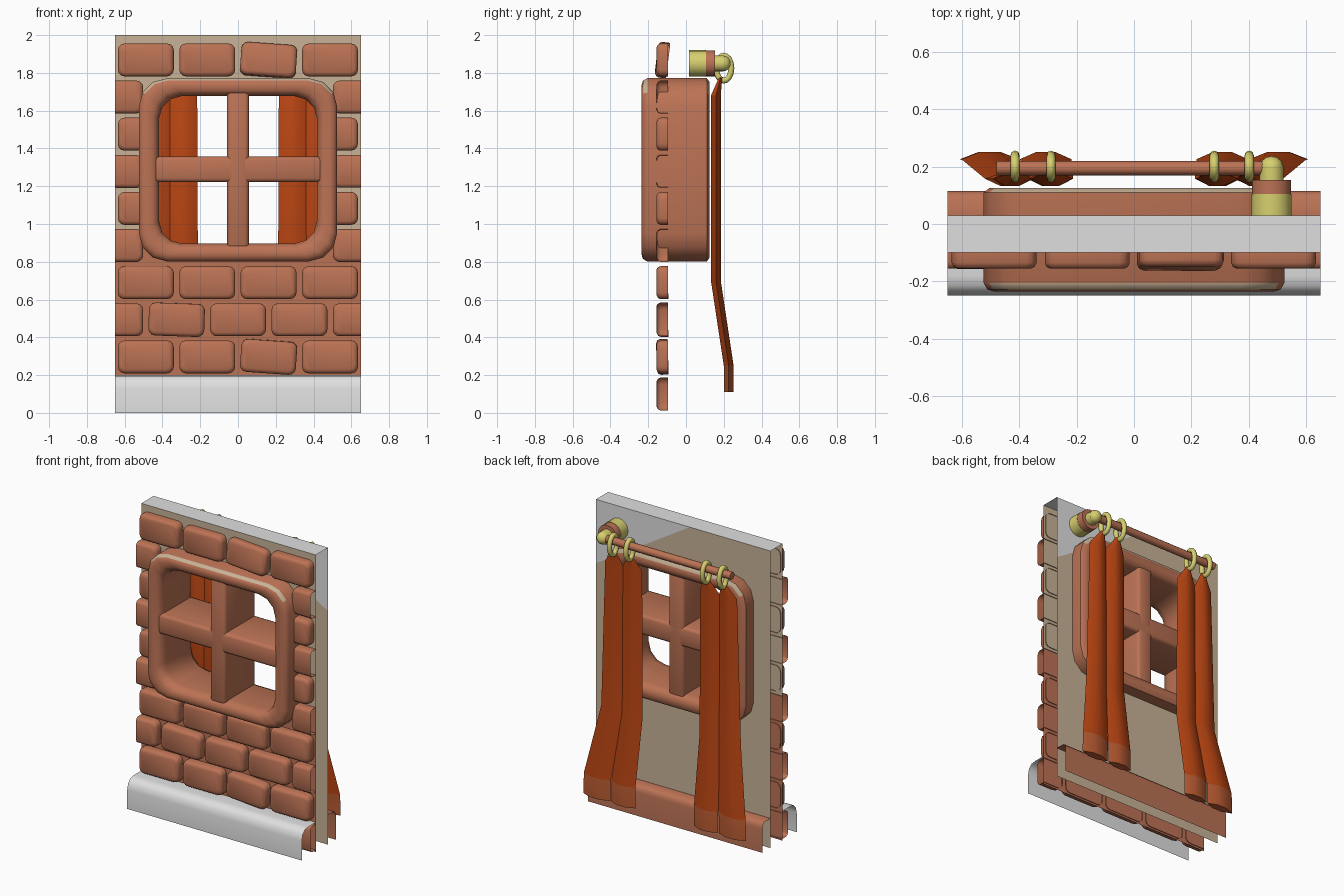
import bpy, bmesh, math
from mathutils import Vector, Matrix

if "Cube" in bpy.data.objects:
    bpy.data.objects.remove(bpy.data.objects["Cube"])


def mat(name, r, g, b):
    m = bpy.data.materials.new(name)
    m.diffuse_color = (r, g, b, 1)
    m.use_nodes = True
    m.node_tree.nodes["Principled BSDF"].inputs["Base Color"].default_value = m.diffuse_color
    return m


BRICK = mat("brick_brown", .50, .17, .09)
PLASTER = mat("plaster_beige", .58, .45, .31)
GRAY = mat("pale_gray", .74, .74, .74)
BRASS = mat("brass_yellow", .68, .63, .16)
CLOTH = mat("curtain_orange", .47, .057, .006)
HEM = mat("hem_rust", .46, .10, .03)


def finish(bm, name, mats, smooth=40):
    me = bpy.data.meshes.new(name)
    bm.to_mesh(me)
    bm.free()
    ob = bpy.data.objects.new(name, me)
    bpy.context.collection.objects.link(ob)
    for m in mats:
        me.materials.append(m)
    if smooth:
        bpy.ops.object.select_all(action='DESELECT')
        ob.select_set(True)
        bpy.context.view_layer.objects.active = ob
        bpy.ops.object.shade_smooth_by_angle(angle=math.radians(smooth))
    return ob


def rounded(cx, cz, hw, hh, r, y, seg=3):
    """Rounded rectangle loop in the xz plane."""
    pts = []
    for k, (sx, sz) in enumerate([(1, 1), (-1, 1), (-1, -1), (1, -1)]):
        for i in range(seg + 1):
            a = math.pi / 2 * (k + i / seg)
            pts.append(Vector((cx + sx * (hw - r) + r * math.cos(a), y,
                               cz + sz * (hh - r) + r * math.sin(a))))
    return pts


def loft(bm, rings, cap_start=False, cap_end=False, closed=False):
    vs = [[bm.verts.new(p) for p in ring] for ring in rings]
    pairs = list(zip(vs, vs[1:])) + ([(vs[-1], vs[0])] if closed else [])
    faces = []
    for a, b in pairs:
        n = len(a)
        for i in range(n):
            faces.append(bm.faces.new((a[i], a[(i + 1) % n], b[(i + 1) % n], b[i])))
    if cap_start:
        faces.append(bm.faces.new(vs[0][::-1]))
    if cap_end:
        faces.append(bm.faces.new(vs[-1]))
    bmesh.ops.recalc_face_normals(bm, faces=faces)
    return sum(vs, [])


def bisect(bm, co, no, clear=False):
    bmesh.ops.bisect_plane(bm, geom=bm.verts[:] + bm.edges[:] + bm.faces[:],
                           plane_co=co, plane_no=no, clear_outer=clear)


def wall_sheet(bm, y, back):
    """Flat wall sheet with a rectangular window hole."""
    xs, zs = (-.65, -.47, .47, .65), (0, .85, 1.72, 2)
    v = [[bm.verts.new((x, y, z)) for x in xs] for z in zs]
    for j in range(3):
        for i in range(3):
            if (i, j) != (1, 1):
                q = [v[j][i], v[j][i + 1], v[j + 1][i + 1], v[j + 1][i]]
                bm.faces.new(q[::-1] if back else q)


# Front wall sheet: brown mortar below, beige plaster above
bm = bmesh.new()
wall_sheet(bm, -.10, False)
bisect(bm, (0, 0, .97), (0, 0, 1))
for f in bm.faces:
    f.material_index = int(f.calc_center_median().z > .97)
finish(bm, "wall_front", [BRICK, PLASTER], 0)

# Back wall sheet: beige, with a gray upper corner
bm = bmesh.new()
wall_sheet(bm, .03, True)
co, no = Vector((-.05, 0, 2)), Vector((.43, 0, .70)).normalized()
bisect(bm, co, no)
for f in bm.faces:
    f.material_index = int((f.calc_center_median() - co).dot(no) > 0)
finish(bm, "wall_back", [PLASTER, GRAY], 0)


# Extruded open strips: wall cap, front plinth and back baseboard
def strip(name, prof, m):
    bm = bmesh.new()
    a = [bm.verts.new((-.65, y, z)) for y, z in prof]
    b = [bm.verts.new((.65, y, z)) for y, z in prof]
    for i in range(len(prof) - 1):
        bm.faces.new((a[i], b[i], b[i + 1], a[i + 1]))
    return finish(bm, name, [m], 50)


strip("wall_cap", [(-.10, 2), (.03, 2)], GRAY)
strip("front_plinth", [(-.25, 0), (-.25, .13), (-.24, .17), (-.215, .195), (-.18, .2), (-.10, .2)], GRAY)
strip("back_baseboard", [(.03, .2), (.095, .2), (.11, .185), (.115, .16), (.115, 0)][::-1], BRICK)

# Bricks: ten courses, alternating, trimmed at wall edges and round the window
tilts = {(1, 2): (4, 2), (9, 2): (4, -7), (2, 1): (2, 1), (3, 0): (0, 1), (6, 0): (1, 0)}
bm = bmesh.new()
for row in range(10):
    zc = .10 + row * .1965
    step = .325
    centres = [-.488 + step * i for i in range(4)] if row % 2 else [-.65 + step * i for i in range(5)]
    for i, xc in enumerate(centres):
        x0, x1 = xc - .148, xc + .148
        if 4 <= row <= 8:
            if abs(xc) < .4:
                continue
            if xc < 0:
                x1 = min(x1, -.475)
            else:
                x0 = max(x0, .475)
        cx, hw, hh = (x0 + x1) / 2, (x1 - x0) / 2, .087
        vs = loft(bm, [rounded(cx, zc, hw, hh, .035, -.095),
                       rounded(cx, zc, hw, hh, .035, -.135),
                       rounded(cx, zc, hw - .006, hh - .006, .032, -.149),
                       rounded(cx, zc, hw - .02, hh - .02, .025, -.156)], cap_end=True)
        ry, rx = tilts.get((row, i), (0, 0))
        c = Vector((cx, -.125, zc))
        bmesh.ops.rotate(bm, verts=vs, cent=c, matrix=Matrix.Rotation(math.radians(ry), 3, 'Y')
                         @ Matrix.Rotation(math.radians(rx), 3, 'X'))
for s in (-1, 1):
    bisect(bm, (s * .65, 0, 0), (s, 0, 0), True)
finish(bm, "bricks", [BRICK], 50)

# Window frame: rounded ring with beige wear on its upper rims
bm = bmesh.new()
cz = 1.287
spec = [(.525, .485, .15, -.205), (.512, .472, .14, -.228), (.49, .45, .13, -.235),
        (.45, .42, .13, -.232), (.425, .398, .125, -.21), (.418, .39, .12, -.17),
        (.418, .39, .12, .08), (.43, .40, .125, .11), (.46, .43, .13, .125),
        (.505, .465, .14, .125), (.525, .485, .15, .11)]
loft(bm, [rounded(0, cz, w, h, r, y) for w, h, r, y in spec], closed=True)
for f in bm.faces:
    c = f.calc_center_median()
    outer = abs(c.x) > .505 or c.z > 1.735 or (abs(c.x) > .40 and c.z > 1.70)
    if c.z > 1.66 and outer and (-.226 < c.y < -.21 or .112 < c.y < .122):
        f.material_index = 1
finish(bm, "window_frame", [BRICK, PLASTER], 50)


# Crossed glazing bars
def bar(name, hx, z0, z1):
    bm = bmesh.new()
    bmesh.ops.create_cube(bm, size=1)
    for v in bm.verts:
        v.co = Vector((v.co.x * 2 * hx, -.055 + v.co.y * .33, z0 + (v.co.z + .5) * (z1 - z0)))
    bmesh.ops.bevel(bm, geom=bm.edges[:], offset=.02, segments=2, affect='EDGES', profile=.5)
    finish(bm, name, [BRICK], 50)


bar("vertical_bar", .057, .87, 1.71)
bar("horizontal_bar", .45, 1.222, 1.357)


# Curtain rod with its single wall bracket
def cyl(name, p, q, r, m, n=16):
    p, q = Vector(p), Vector(q)
    bm = bmesh.new()
    bmesh.ops.create_cone(bm, cap_ends=True, segments=n, radius1=r, radius2=r, depth=(q - p).length)
    rot = (q - p).to_track_quat('Z', 'Y').to_matrix().to_4x4()
    bm.transform(Matrix.Translation((p + q) / 2) @ rot)
    return finish(bm, name, [m], 40)


ZR = 1.85
cyl("curtain_rod", (-.48, .195, ZR), (.48, .195, ZR), .025, BRICK, 12)
cyl("bracket_base", (.48, .015, ZR), (.48, .105, ZR), .07, BRASS)
cyl("bracket_collar", (.48, .105, ZR), (.48, .153, ZR), .068, BRICK)
cyl("bracket_neck", (.48, .153, ZR), (.48, .195, ZR), .042, BRASS)
bm = bmesh.new()
bmesh.ops.create_uvsphere(bm, u_segments=14, v_segments=8, radius=.042)
bm.transform(Matrix.Translation((.48, .195, ZR)))
finish(bm, "bracket_knuckle", [BRASS], 60)

# Curtain rings: oval loops round the rod
for i, x in enumerate((-.415, -.29, .28, .402)):
    bm = bmesh.new()
    rings = []
    for k in range(16):
        a = 2 * math.pi * k / 16
        ring = []
        for j in range(8):
            b = 2 * math.pi * j / 8
            d = .016 * math.cos(b)
            ring.append(Vector((x + .016 * math.sin(b), .2 + (.04 + d) * math.cos(a),
                                1.825 + (.066 + d) * math.sin(a))))
        rings.append(ring)
    loft(bm, rings, closed=True)
    finish(bm, f"curtain_ring_{i + 1}", [BRASS], 60)

# Curtains: two tapered folds hang from the rings on each side
Z = (1.775, 1.68, .70, .25, .11)
Y = (.183, .158, .158, .226, .226)
folds = {"outer": ((.408, .425, .435, .502, .505), (.015, .066, .085, .10, .102)),
         "inner": ((.285, .288, .292, .308, .308), (.015, .072, .08, .09, .09))}
for side, s in (("left", -1), ("right", 1)):
    for kind, (xs, ws) in folds.items():
        bm = bmesh.new()
        rings = []
        for z, y, x, w in zip(Z, Y, xs, ws):
            t = min(.026, w * .6)
            rings.append([Vector((s * x + w * u, y + t * v, z)) for u, v in
                          ((1, 0), (.35, 1), (-.35, 1), (-1, 0), (-.35, -1), (.35, -1))])
        loft(bm, rings, cap_start=True, cap_end=True)
        for f in bm.faces:
            f.material_index = int(f.calc_center_median().z < .22)
        finish(bm, f"{side}_{kind}_curtain_fold", [CLOTH, HEM], 30)
